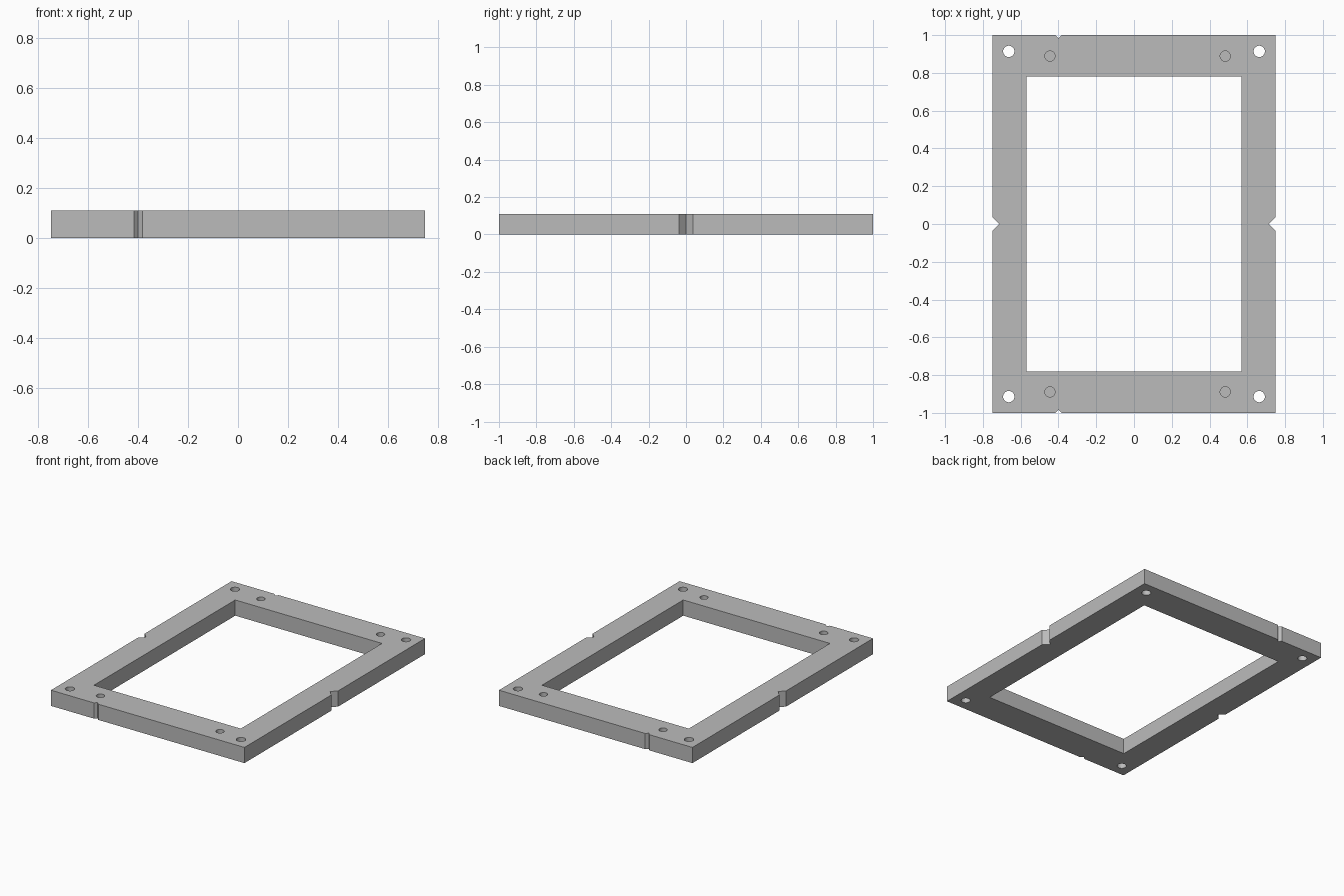
import bpy, bmesh
from math import cos, sin, tau

cube = bpy.data.objects.get("Cube")
if cube:
    bpy.data.objects.remove(cube, do_unlink=True)

W, L, H = 0.75, 1.0, 0.11       # half width, half length, thickness
BLIND_FLOOR = 0.05              # floor height of the blind holes

grey = bpy.data.materials.new("plain grey")
grey.use_nodes = True
colour = (0.5, 0.5, 0.5, 1)
grey.diffuse_color = colour
grey.node_tree.nodes["Principled BSDF"].inputs["Base Color"].default_value = colour


def prism(name, outline, z0, z1):
    """Extrude a counter-clockwise outline from z0 to z1."""
    bm = bmesh.new()
    face = bm.faces.new([bm.verts.new((x, y, z0)) for x, y in outline])
    top = bmesh.ops.extrude_face_region(bm, geom=[face])["geom"]
    bmesh.ops.translate(bm, vec=(0, 0, z1 - z0),
                        verts=[v for v in top if isinstance(v, bmesh.types.BMVert)])
    bmesh.ops.recalc_face_normals(bm, faces=bm.faces)
    mesh = bpy.data.meshes.new(name)
    bm.to_mesh(mesh)
    bm.free()
    mesh.materials.append(grey)
    ob = bpy.data.objects.new(name, mesh)
    bpy.context.collection.objects.link(ob)
    return ob


def circle(x, y, r, n=32):
    return [(x + r * cos(tau * i / n), y + r * sin(tau * i / n)) for i in range(n)]


# Outer plate with V notches: large on the sides, small on the ends
side, end, nx = 0.037, 0.017, -0.4
half = [(-W, -L), (nx - end, -L), (nx, -L + end), (nx + end, -L), (W, -L),
        (W, -side), (W - side, 0)]
back = [(W, side), (W, L), (nx + end, L), (nx, L - end), (nx - end, L), (-W, L),
        (-W, side), (-W + side, 0), (-W, -side)]
frame = prism("rectangular_frame", half + back, 0, H)

# Window opening, corner through holes and blind holes
ox, oy = 0.569, 0.782
cutters = [prism("opening_cutter", [(-ox, -oy), (ox, -oy), (ox, oy), (-ox, oy)], -0.1, 0.3)]
for s in (-1, 1):
    for x in (-0.663, 0.663):
        cutters.append(prism("corner_hole_cutter", circle(x, s * 0.914, 0.03), -0.1, 0.3))
    for x in (-0.445, 0.483):
        cutters.append(prism("blind_hole_cutter", circle(x, s * 0.889, 0.027), BLIND_FLOOR, 0.3))

for cutter in cutters:
    mod = frame.modifiers.new("cut", "BOOLEAN")
    mod.operation = "DIFFERENCE"
    mod.solver = "EXACT"
    mod.object = cutter

# Bake the cuts and discard the cutters
depsgraph = bpy.context.evaluated_depsgraph_get()
cut_mesh = bpy.data.meshes.new_from_object(frame.evaluated_get(depsgraph))
frame.modifiers.clear()
frame.data = cut_mesh
for cutter in cutters:
    bpy.data.objects.remove(cutter, do_unlink=True)

# Smooth the hole walls, keep the edges sharp
bpy.ops.object.select_all(action="DESELECT")
frame.select_set(True)
bpy.context.view_layer.objects.active = frame
bpy.ops.object.shade_smooth_by_angle()
